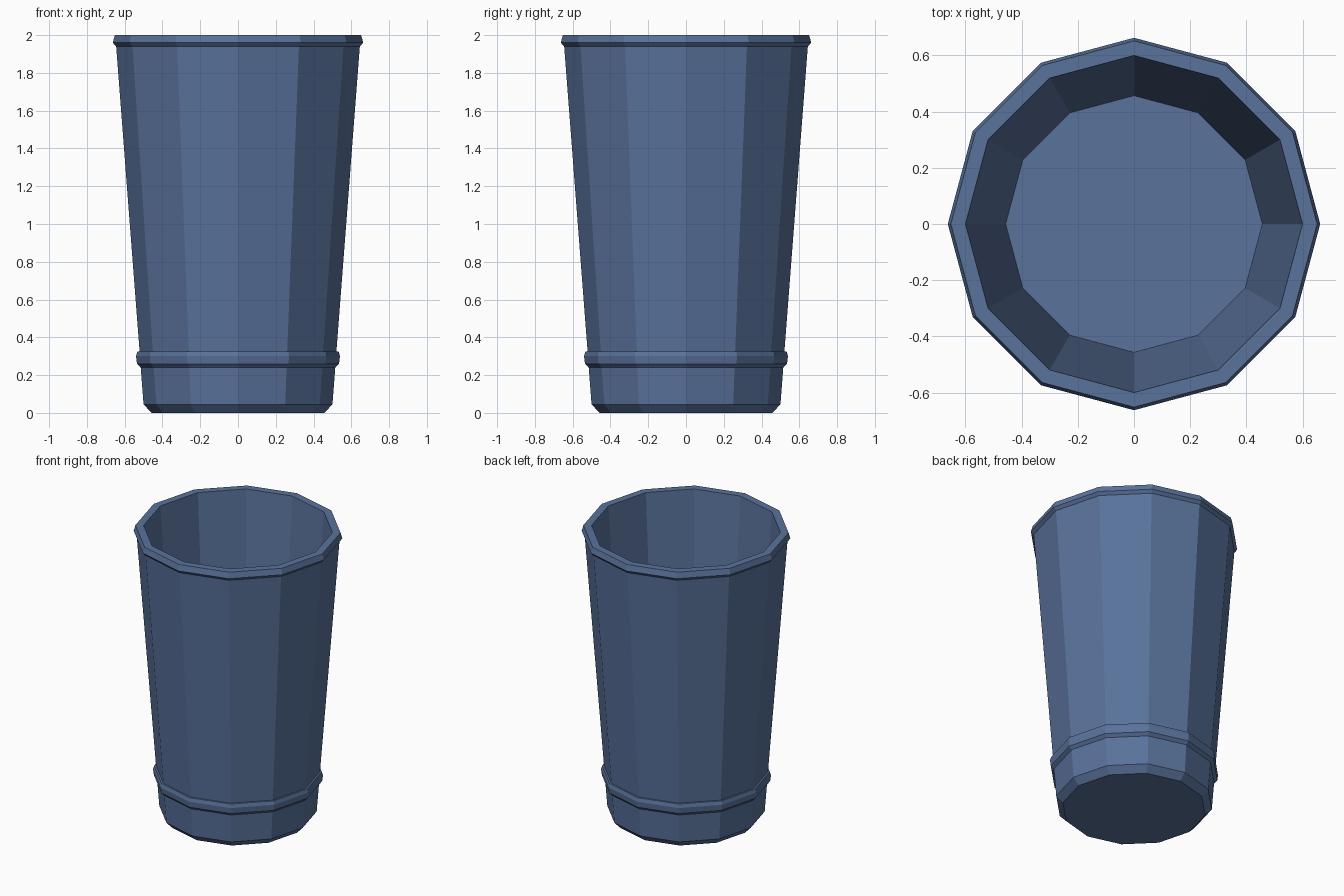
import bpy, math

if "Cube" in bpy.data.objects:
    bpy.data.objects.remove(bpy.data.objects["Cube"])

SIDES = 12

# Cup cross-section (radius, height): base, band, wall, rim, inside wall, floor
profile = [
    (0.457, 0.0), (0.50, 0.045), (0.515, 0.24),
    (0.535, 0.26), (0.54, 0.30), (0.533, 0.325), (0.521, 0.325),
    (0.645, 1.94), (0.663, 1.96), (0.652, 2.0),
    (0.60, 2.0), (0.457, 0.06),
]

# Revolve the section
verts, faces = [], []
for r, z in profile:
    for i in range(SIDES):
        a = 2 * math.pi * i / SIDES
        verts.append((r * math.cos(a), r * math.sin(a), z))
for k in range(len(profile) - 1):
    for i in range(SIDES):
        j = (i + 1) % SIDES
        a, b = k * SIDES, (k + 1) * SIDES
        faces.append((a + i, a + j, b + j, b + i))

# Underside and inside floor
faces.append(tuple(reversed(range(SIDES))))
last = (len(profile) - 1) * SIDES
faces.append(tuple(range(last, last + SIDES)))

mesh = bpy.data.meshes.new("cup")
mesh.from_pydata(verts, [], faces)
mesh.update()
cup = bpy.data.objects.new("cup", mesh)
bpy.context.collection.objects.link(cup)

# Blue finish
mat = bpy.data.materials.new("blue")
mat.diffuse_color = (0.10, 0.17, 0.33, 1)
mat.use_nodes = True
mat.node_tree.nodes["Principled BSDF"].inputs["Base Color"].default_value = mat.diffuse_color
mesh.materials.append(mat)
